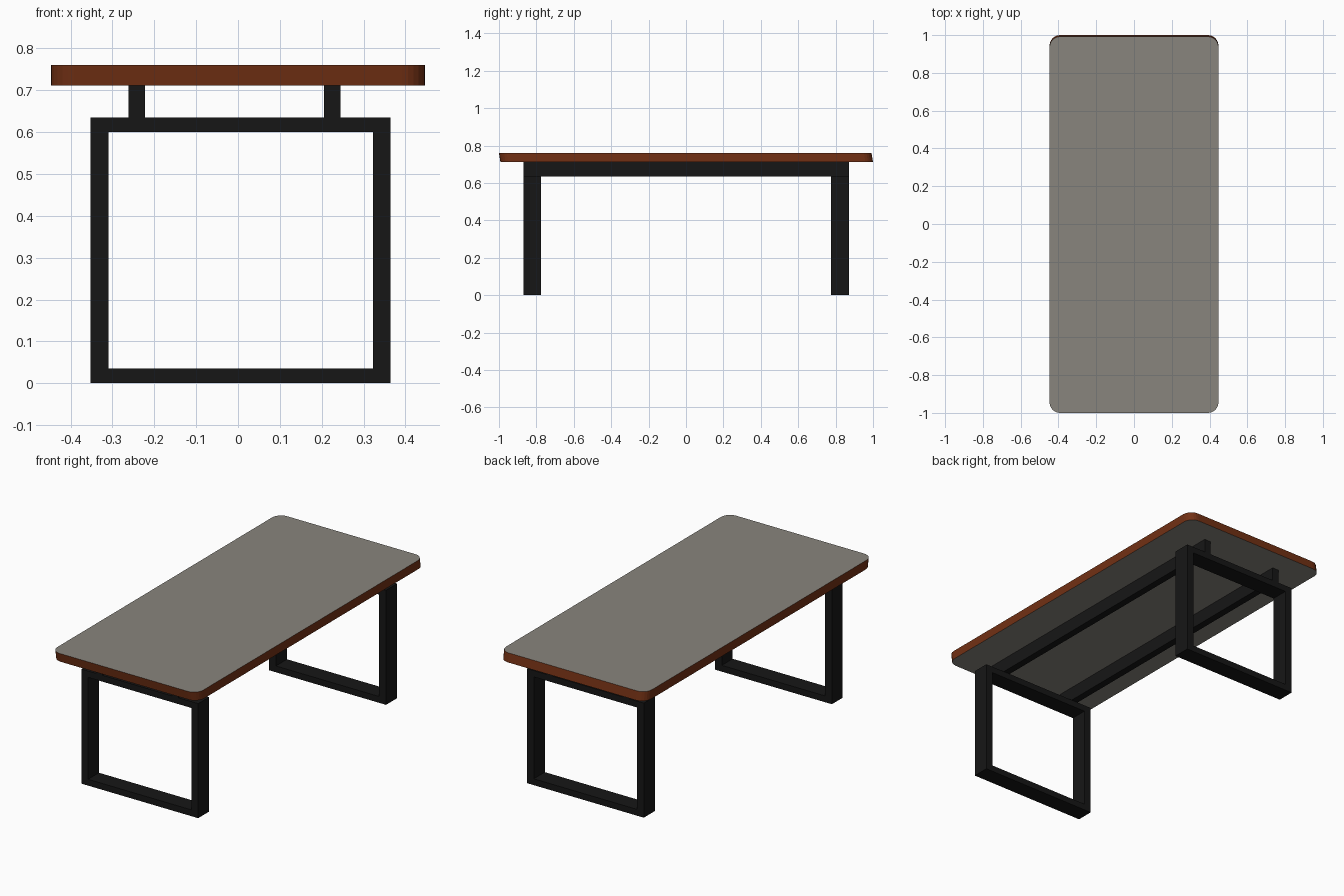
import bpy, bmesh
from math import sin, cos, pi

if "Cube" in bpy.data.objects:
    bpy.data.objects.remove(bpy.data.objects["Cube"])


def material(name, color):
    m = bpy.data.materials.new(name)
    m.diffuse_color = (*color, 1)
    m.use_nodes = True
    m.node_tree.nodes["Principled BSDF"].inputs["Base Color"].default_value = m.diffuse_color
    return m


wood = material("brown_edge", (0.17, 0.03, 0.007))
stone = material("warm_grey", (0.25, 0.235, 0.205))
black = material("black_metal", (0.008, 0.008, 0.008))


def finish(name, bm, mats):
    bmesh.ops.recalc_face_normals(bm, faces=bm.faces)
    me = bpy.data.meshes.new(name)
    bm.to_mesh(me)
    bm.free()
    for m in mats:
        me.materials.append(m)
    ob = bpy.data.objects.new(name, me)
    bpy.context.collection.objects.link(ob)
    return ob


def rounded_outline(hx, hy, r, steps=6):
    pts = []
    for q, (sx, sy) in enumerate([(1, 1), (-1, 1), (-1, -1), (1, -1)]):
        for i in range(steps + 1):
            a = (q + i / steps) * pi / 2
            pts.append((sx * (hx - r) + r * cos(a), sy * (hy - r) + r * sin(a)))
    return pts


# Tabletop: rounded slab with grey faces and a brown rim, leaning slightly at the ends
bm = bmesh.new()
outline = rounded_outline(0.447, 0.996, 0.055)
low = [bm.verts.new((x, y + 0.004, 0.711)) for x, y in outline]
high = [bm.verts.new((x, y - 0.004, 0.76)) for x, y in outline]
bm.faces.new(low)
bm.faces.new(high)
n = len(outline)
for i in range(n):
    j = (i + 1) % n
    bm.faces.new((low[i], low[j], high[j], high[i])).material_index = 1
finish("tabletop", bm, [stone, wood])


# Rectangular loop legs, one at each end
def leg_frame(name, y0, y1):
    bm = bmesh.new()
    outer = [(-0.352, 0), (0.365, 0), (0.365, 0.635), (-0.352, 0.635)]
    inner = [(-0.31, 0.035), (0.323, 0.035), (0.323, 0.60), (-0.31, 0.60)]
    o, k = ([bm.verts.new((x, y0, z)) for x, z in ring] for ring in (outer, inner))
    faces = [bm.faces.new((o[i], o[(i + 1) % 4], k[(i + 1) % 4], k[i])) for i in range(4)]
    ext = bmesh.ops.extrude_face_region(bm, geom=faces, use_keep_orig=True)["geom"]
    bmesh.ops.translate(bm, vec=(0, y1 - y0, 0),
                        verts=[v for v in ext if isinstance(v, bmesh.types.BMVert)])
    finish(name, bm, [black])


leg_frame("front_leg_frame", -0.87, -0.775)
leg_frame("back_leg_frame", 0.775, 0.872)

# Long rails between the legs and the top
for name, x in (("left_rail", -0.242), ("right_rail", 0.225)):
    bm = bmesh.new()
    bmesh.ops.create_cube(bm, size=1)
    bmesh.ops.scale(bm, vec=(0.04, 1.742, 0.076), verts=bm.verts)
    bmesh.ops.translate(bm, vec=(x, 0.001, 0.673), verts=bm.verts)
    finish(name, bm, [black])
